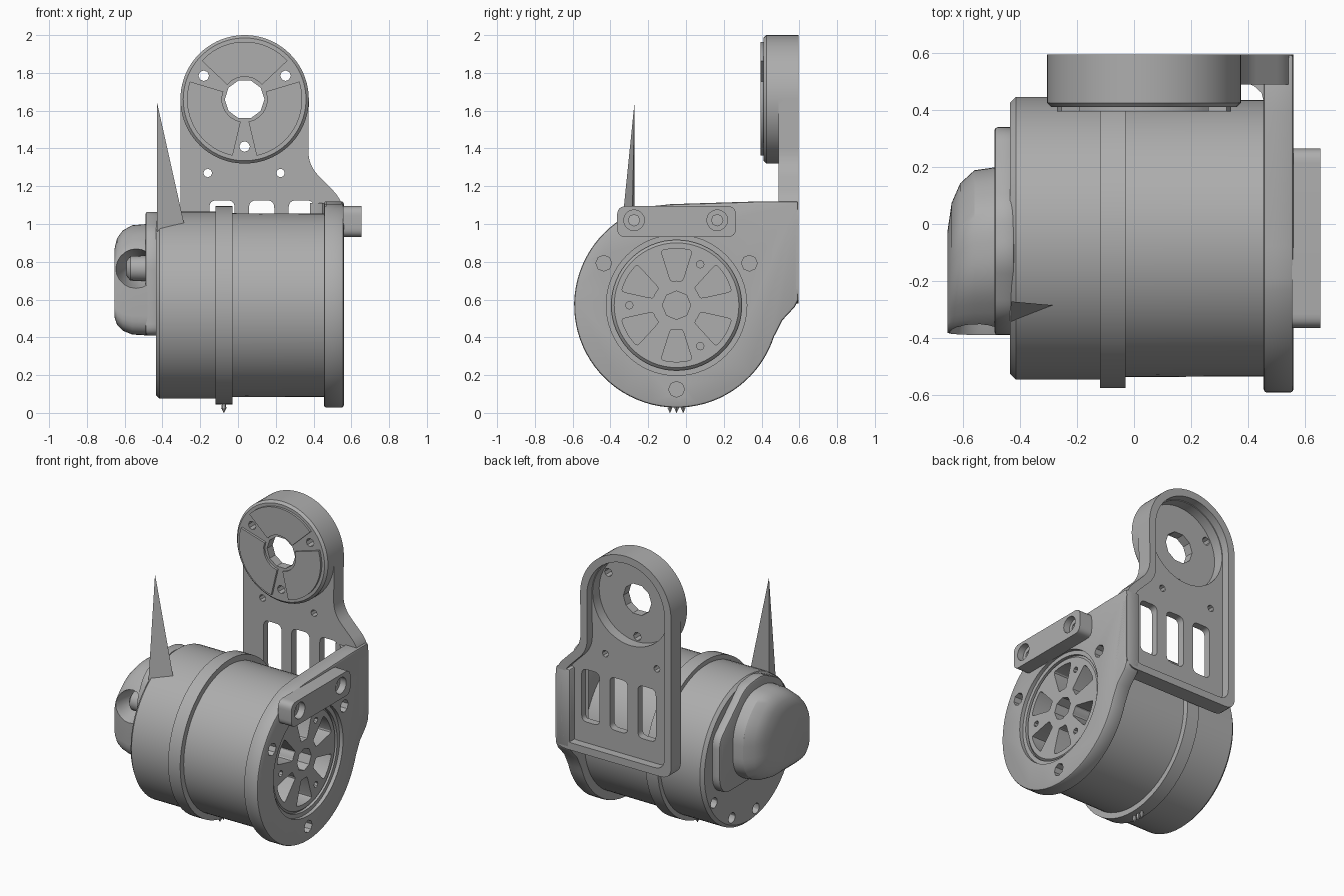
import bpy, bmesh
from math import sin, cos, pi, radians
from mathutils import Vector

if "Cube" in bpy.data.objects:
    bpy.data.objects.remove(bpy.data.objects["Cube"])

grey = bpy.data.materials.new("plain grey")
grey.use_nodes = True
GREY = (0.42, 0.42, 0.42, 1)
grey.diffuse_color = GREY
grey.node_tree.nodes["Principled BSDF"].inputs["Base Color"].default_value = GREY

MOTOR = (-0.05, 0.57)    # motor axis (y, z)
HEAD = (0.035, 1.66)     # bracket head centre (x, z)


# --- helpers ---
def arc(c, r, a0=0, a1=360, n=64):
    """Points on an arc; a full circle drops its repeated last point."""
    m = n if abs(a1 - a0) == 360 else n - 1
    angles = [radians(a0 + (a1 - a0) * i / m) for i in range(n)]
    return [(c[0] + r * cos(a), c[1] + r * sin(a)) for a in angles]


def rounded(pts, r, n=6):
    """Polygon with softened corners."""
    out, pts = [], [Vector(p) for p in pts]
    for i, p in enumerate(pts):
        a, b = pts[i - 1] - p, pts[(i + 1) % len(pts)] - p
        a, b = (p + v.normalized() * min(r, v.length * 0.45) for v in (a, b))
        for k in range(n + 1):
            t = k / n
            out.append(tuple(a * (1 - t) ** 2 + p * 2 * t * (1 - t) + b * t * t))
    return out


def rect(a0, a1, b0, b1):
    return [(a0, b0), (a1, b0), (a1, b1), (a0, b1)]


def place(pts, axis, d):
    order = {"x": lambda a, b: (d, a, b), "y": lambda a, b: (a, d, b), "z": lambda a, b: (a, b, d)}[axis]
    return [order(*p) for p in pts]


def loft(name, rings):
    """Skin equal-length rings and cap both ends."""
    bm = bmesh.new()
    rows = [[bm.verts.new(p) for p in ring] for ring in rings]
    for r0, r1 in zip(rows, rows[1:]):
        for i in range(len(r0)):
            bm.faces.new((r0[i - 1], r0[i], r1[i], r1[i - 1]))
    bm.faces.new(rows[0])
    bm.faces.new(rows[-1])
    bmesh.ops.recalc_face_normals(bm, faces=bm.faces)
    mesh = bpy.data.meshes.new(name)
    bm.to_mesh(mesh)
    bm.free()
    mesh.materials.append(grey)
    ob = bpy.data.objects.new(name, mesh)
    bpy.context.collection.objects.link(ob)
    return ob


def prism(name, pts, axis, lo, hi):
    return loft(name, [place(pts, axis, lo), place(pts, axis, hi)])


def lathe(name, c, axis, profile, n=64):
    return loft(name, [place(arc(c, r, n=n), axis, d) for d, r in profile])


def apply_mod(ob, kind, **settings):
    bpy.context.view_layer.objects.active = ob
    mod = ob.modifiers.new(kind, kind)
    for key, value in settings.items():
        setattr(mod, key, value)
    bpy.ops.object.modifier_apply(modifier=mod.name)


def combine(ob, others, operation="DIFFERENCE"):
    for other in others:
        apply_mod(ob, "BOOLEAN", operation=operation, object=other, solver="EXACT")
        bpy.data.objects.remove(other)


def bevel(ob, width):
    apply_mod(ob, "BEVEL", width=width, segments=2, limit_method="ANGLE", angle_limit=radians(50))


def bore(c, r, axis, lo, hi, n=12):
    return prism("cutter", arc(c, r, n=n), axis, lo, hi)


# --- motor body with raised band ---
body = lathe("motor_body", MOTOR, "x", [
    (-0.435, 0.475), (-0.415, 0.495), (-0.12, 0.495), (-0.12, 0.525), (-0.03, 0.525),
    (-0.03, 0.487), (0.47, 0.485)], 72)
combine(body, [bore(MOTOR, 0.345, "x", 0.38, 0.6, 64)] +
        [bore(p, 0.035, "x", -0.6, -0.36) for p in arc(MOTOR, 0.43, -100, -30, 3)])

# --- spoked motor face ---
wheel = lathe("motor_face", MOTOR, "x", [(0.37, 0.345), (0.515, 0.345), (0.53, 0.33)])
cuts = [bore(MOTOR, 0.075, "x", 0.4, 0.6, 8)]
for k in range(6):
    a = 30 + 60 * k
    wedge = arc(MOTOR, 0.30, a - 16, a + 16, 8) + arc(MOTOR, 0.13, a + 14, a - 14, 4)
    cuts.append(prism("cutter", rounded(wedge, 0.02, 2), "x", 0.41, 0.6))
cuts += [bore(p, 0.02, "x", 0.45, 0.6, 8) for p in arc(MOTOR, 0.25, 60, 420, 3)]
combine(wheel, cuts)

# --- side flange ---
outline = arc(MOTOR, 0.542, -18, -255, 56)
outline += [(-0.08, 1.105), (0.40, 1.12), (0.595, 1.12), (0.595, 0.60), (0.575, 0.56), (0.51, 0.49)]
flange = prism("side_flange", outline, "x", 0.455, 0.56)
bevel(flange, 0.012)
combine(flange, [bore(MOTOR, 0.345, "x", 0.4, 0.6, 64), bore(MOTOR, 0.372, "x", 0.535, 0.6, 64)] +
        [bore(p, 0.042, "x", 0.49, 0.6, 8) for p in arc(MOTOR, 0.445, 30, 390, 3)])

# --- spacer bar on the flange ---
bar = prism("spacer_bar", rounded(rect(-0.365, 0.265, 0.93, 1.095), 0.05), "x", 0.555, 0.655)
cuts = []
for y in (-0.275, 0.165):
    cuts += [bore((y, 1.02), 0.055, "x", 0.61, 0.7, 16), bore((y, 1.02), 0.03, "x", 0.5, 0.7, 8)]
combine(bar, cuts)


# --- upright bracket with hollow back ---
def bracket_outline(inset):
    left, right, low, side = -0.305 + inset, 0.372 - inset, 0.58 + inset, 0.56 - inset
    corners = rounded([(left, 1.4), (left, low), (side, low), (side, 1.12 - inset / 2),
                       (right, 1.31 - inset / 2), (right, 1.5)], 0.08)
    return arc(HEAD, 0.34 - inset, 0, 180, 40) + corners[7:-7]


bracket = prism("upright_bracket", bracket_outline(0), "y", 0.49, 0.595)
head = lathe("head", HEAD, "y", [(0.41, 0.325), (0.425, 0.34), (0.594, 0.34)], 78)
combine(bracket, [head], "UNION")
cuts = [prism("cutter", bracket_outline(0.05), "y", 0.54, 0.7),
        bore(HEAD, 0.285, "y", 0.47, 0.7, 56), bore(HEAD, 0.105, "y", 0.2, 0.8, 10)]
cuts += [bore(p, 0.028, "y", 0.2, 0.8, 8) for p in arc(HEAD, 0.25, 30, 390, 3)]
cuts += [bore((x, 1.27), 0.023, "y", 0.3, 0.8, 8) for x in (-0.16, 0.225)]
cuts += [prism("cutter", rounded(rect(x - 0.067, x + 0.067, 0.77, 1.125), 0.04), "y", 0.3, 0.8)
         for x in (-0.085, 0.125, 0.335)]
combine(bracket, cuts)

# --- inner corner fillet between flange and bracket ---
corner = [(0.47, 0.5), (0.38, 0.5), (0.42, 0.485), (0.448, 0.46), (0.458, 0.42), (0.47, 0.42)]
fillet = prism("corner_fillet", corner, "z", 0.6, 1.11)

# --- raised pads on the head ---
for k in range(3):
    mid = 90 + 120 * k
    pad = arc(HEAD, 0.305, mid - 48, mid + 48, 20) + arc(HEAD, 0.12, mid + 50, mid - 50, 8)
    prism("head_pad", pad, "y", 0.395, 0.42)

# --- cable cover on the far end ---
base = rounded([(-0.39, 0.41), (0.28, 0.41), (0.34, 0.49), (0.34, 0.79), (0.06, 1.05),
                (-0.12, 1.07), (-0.32, 0.97), (-0.39, 0.82)], 0.06)
end_plate = prism("end_plate", base, "x", -0.49, -0.42)
bevel(end_plate, 0.012)
hood_pts = rounded([(-0.39, 0.41), (0.04, 0.41), (0.2, 0.53), (0.2, 0.82), (0.04, 1.0),
                    (-0.2, 1.0), (-0.39, 0.85)], 0.1)
rings = []
for x, s in ((-0.48, 1), (-0.56, 0.98), (-0.61, 0.9), (-0.64, 0.78), (-0.655, 0.6)):
    rings.append([(x, -0.37 + (y + 0.37) * s, 0.66 + (z - 0.66) * s) for y, z in hood_pts])
hood = loft("cable_hood", rings)
# hollow mouth facing the front
mouth = loft("cutter", [place(arc((-0.54, 0.77), r, n=20), "y", y)
                        for y, r in ((-0.5, 0.15), (-0.36, 0.1), (-0.24, 0.075), (-0.18, 0.04))])
combine(hood, [mouth])
lathe("cable_stub", (-0.28, 0.765), "x", [(-0.59, 0.04), (-0.57, 0.065), (-0.44, 0.07)], 16)

# --- pointed fin ---
tip = (-0.43, -0.272, 1.65)
fin_base = [(-0.43, -0.272, 1.01), (-0.43, -0.342, 0.96), (-0.285, -0.285, 1.0)]
loft("pointed_fin", [fin_base, [Vector(tip).lerp(Vector(p), 0.003) for p in fin_base]])

# --- small studs under the band ---
for y in (-0.085, -0.05, -0.015):
    lathe("stud", (-0.075, y), "z", [(0.06, 0.008), (0.025, 0.014), (0, 0.001)], 6)

# --- shading ---
bpy.ops.object.select_all(action="DESELECT")
for ob in bpy.context.scene.objects:
    if ob.type == "MESH" and grey.name in ob.data.materials:
        ob.select_set(True)
bpy.context.view_layer.objects.active = body
bpy.ops.object.shade_smooth_by_angle(angle=radians(30))
